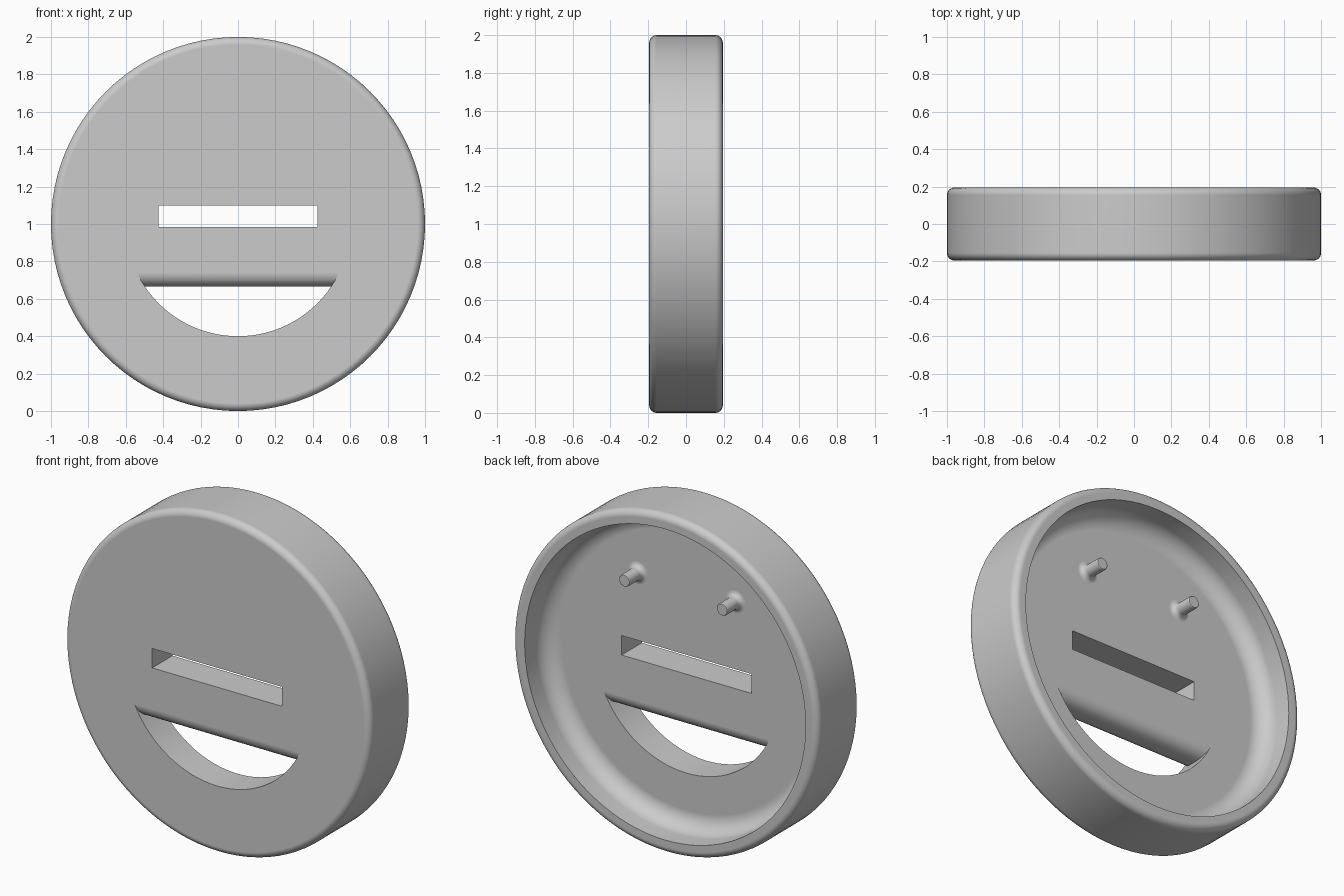
import bpy, bmesh
from math import sin, cos, pi, radians
from mathutils import Vector

cube = bpy.data.objects.get("Cube")
if cube:
    bpy.data.objects.remove(cube)

grey = bpy.data.materials.new("plain_grey")
grey.use_nodes = True
colour = (0.6, 0.6, 0.6, 1)
grey.diffuse_color = colour
grey.node_tree.nodes["Principled BSDF"].inputs["Base Color"].default_value = colour

FRONT, FLOOR, BACK = -0.195, -0.005, 0.195


def arc(cx, cy, r, start, end, steps=8):
    """Points on an arc, angles in degrees."""
    angles = [radians(start + (end - start) * i / steps) for i in range(steps + 1)]
    return [(cx + r * cos(a), cy + r * sin(a)) for a in angles]


def finish(bm, name):
    bmesh.ops.recalc_face_normals(bm, faces=bm.faces)
    mesh = bpy.data.meshes.new(name)
    bm.to_mesh(mesh)
    bm.free()
    mesh.materials.append(grey)
    obj = bpy.data.objects.new(name, mesh)
    bpy.context.collection.objects.link(obj)
    return obj


def lathe(name, profile, x, z, steps):
    """Turn (radius, y) points around a y-directed axis and cap both ends."""
    bm = bmesh.new()
    verts = [bm.verts.new((x + r, y, z)) for r, y in profile]
    edges = [bm.edges.new(pair) for pair in zip(verts, verts[1:])]
    bmesh.ops.spin(bm, geom=verts + edges, cent=(x, 0, z), axis=(0, 1, 0),
                   angle=2 * pi, steps=steps)
    bmesh.ops.remove_doubles(bm, verts=bm.verts, dist=1e-5)
    bmesh.ops.holes_fill(bm, edges=bm.edges, sides=0)
    return finish(bm, name)


def prism(name, outline, half_width):
    """Extrude a (y, z) outline along x."""
    bm = bmesh.new()
    face = bm.faces.new([bm.verts.new((-half_width, y, z)) for y, z in outline])
    grown = bmesh.ops.extrude_face_region(bm, geom=[face])["geom"]
    moved = [v for v in grown if isinstance(v, bmesh.types.BMVert)]
    bmesh.ops.translate(bm, verts=moved, vec=Vector((2 * half_width, 0, 0)))
    return finish(bm, name)


def select(obj):
    bpy.ops.object.select_all(action='DESELECT')
    obj.select_set(True)
    bpy.context.view_layer.objects.active = obj


def boolean(obj, cutter, operation):
    mod = obj.modifiers.new("cut", 'BOOLEAN')
    mod.operation, mod.object, mod.solver = operation, cutter, 'EXACT'
    select(obj)
    bpy.ops.object.modifier_apply(modifier=mod.name)
    bpy.data.objects.remove(cutter)


def smooth(obj):
    select(obj)
    bpy.ops.object.shade_smooth_by_angle(angle=radians(30))
    mod = obj.modifiers.new("even_shading", 'WEIGHTED_NORMAL')
    mod.keep_sharp = True


# Round shell: filleted outside, hollow back with a filleted floor
FILLET, COVE, INNER = 0.04, 0.1, 0.92
profile = arc(1 - FILLET, FRONT + FILLET, FILLET, -90, 0)
profile += arc(1 - FILLET, BACK - FILLET, FILLET, 0, 90)
profile += [(INNER, BACK)]
profile += arc(INNER - COVE, FLOOR + COVE, COVE, 0, -90)
shell = lathe("round_shell", profile, 0, 1, 96)

# Rectangular slot
slot = prism("slot_cutter", [(-0.4, 0.985), (0.4, 0.985), (0.4, 1.10), (-0.4, 1.10)], 0.425)
boolean(shell, slot, 'DIFFERENCE')

# Half-moon opening: arc below, rounded bar edge above
LIP, LIP_Z = 0.075, 0.74
outline = [(-0.4, 0.2), (-0.4, LIP_Z)]
outline += arc(FRONT + LIP, LIP_Z, LIP, 180, 270)
outline += arc(FLOOR - LIP, LIP_Z, LIP, 270, 360)
outline += [(0.4, LIP_Z), (0.4, 0.2)]
moon = prism("moon_cutter", outline, 0.8)
barrel = lathe("moon_barrel", [(0.6, -0.3), (0.6, 0.3)], 0, 1, 96)
boolean(moon, barrel, 'INTERSECT')
boolean(shell, moon, 'DIFFERENCE')
smooth(shell)

# Two flared pins on the inside floor
PIN, FLARE, TIP = 0.036, 0.03, 0.12
pin_profile = [(PIN + FLARE, FLOOR - 0.02)]
pin_profile += arc(PIN + FLARE, FLOOR + FLARE, FLARE, 270, 180, 6)
pin_profile += arc(PIN - 0.006, TIP - 0.006, 0.006, 0, 90, 3)
for side, x in (("left", 0.32), ("right", -0.32)):
    smooth(lathe(side + "_pin", pin_profile, x, 1.5, 32))
